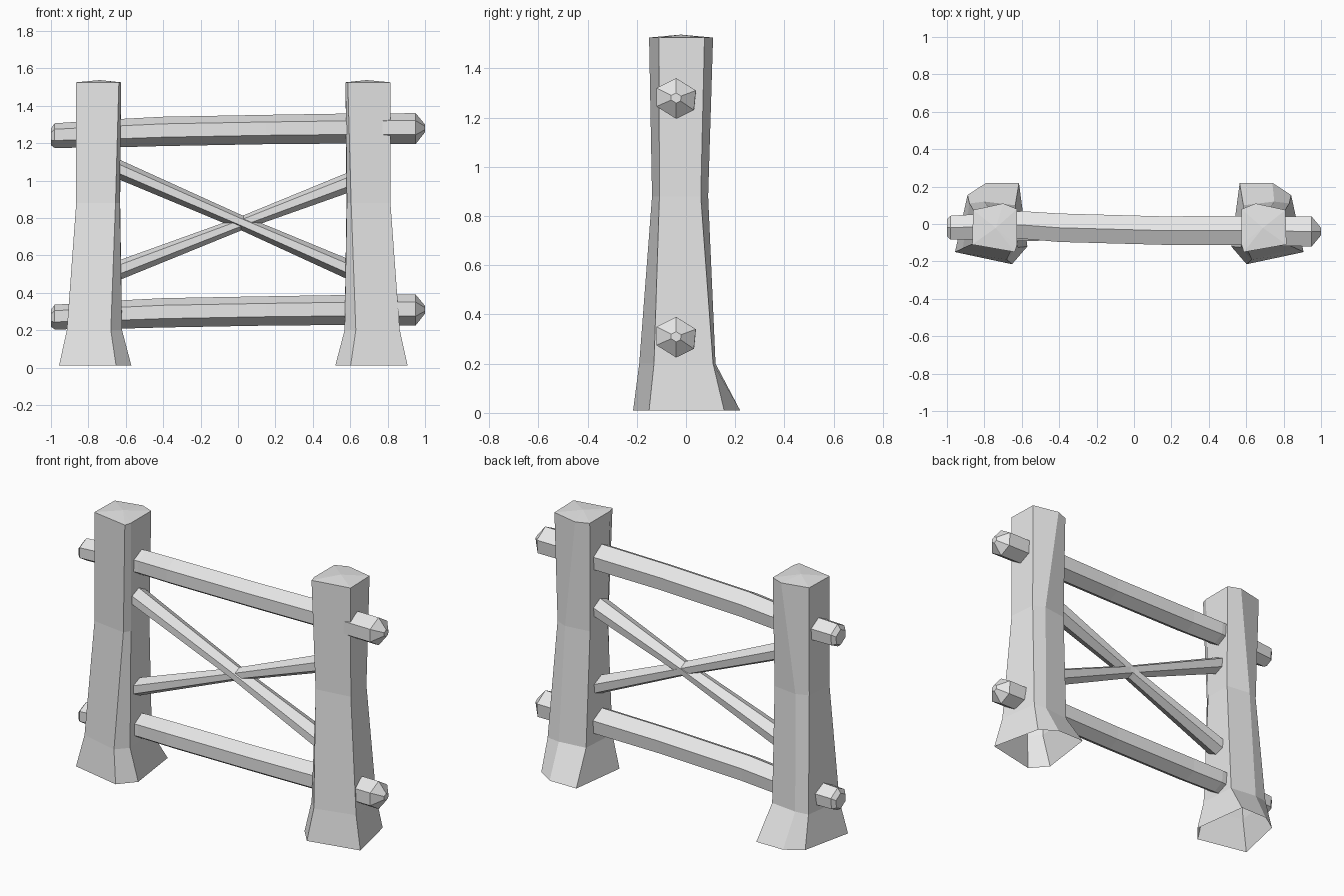
import bpy, bmesh
from mathutils import Vector

cube = bpy.data.objects.get("Cube")
if cube:
    bpy.data.objects.remove(cube, do_unlink=True)

wood = bpy.data.materials.new("pale_grey_wood")
wood.use_nodes = True
wood.diffuse_color = (0.8, 0.8, 0.8, 1)
wood.node_tree.nodes["Principled BSDF"].inputs["Base Color"].default_value = (0.8, 0.8, 0.8, 1)


def loft(name, rings, cap_start=True, dome=0.0):
    """Skin a list of equal-sized rings of points; cap the ends."""
    bm = bmesh.new()
    loops = [[bm.verts.new(p) for p in ring] for ring in rings]
    n = len(loops[0])
    for a, b in zip(loops, loops[1:]):
        for i in range(n):
            j = (i + 1) % n
            bm.faces.new((a[i], a[j], b[j], b[i]))
    if cap_start:
        bm.faces.new(loops[0])
    end = bm.faces.new(loops[-1])
    if dome:
        tip = bmesh.ops.poke(bm, faces=[end])["verts"][0]
        tip.co.z += dome
    bmesh.ops.recalc_face_normals(bm, faces=bm.faces)
    mesh = bpy.data.meshes.new(name)
    bm.to_mesh(mesh)
    bm.free()
    mesh.materials.append(wood)
    obj = bpy.data.objects.new(name, mesh)
    bpy.context.collection.objects.link(obj)
    return obj


# Posts: six-sided, flared at the foot, open underneath
POST = [
    (0.01, [(-.957, -.15), (-.652, -.215), (-.57, -.12), (-.615, .22), (-.79, .22), (-.89, .155)]),
    (0.20, [(-.915, -.13), (-.68, -.19), (-.62, -.125), (-.635, .10), (-.80, .12), (-.88, .11)]),
    (0.88, [(-.865, -.108), (-.655, -.138), (-.632, -.10), (-.63, .07), (-.78, .09), (-.85, .06)]),
    (1.525, [(-.865, -.11), (-.637, -.15), (-.625, -.11), (-.625, .08), (-.70, .11), (-.86, .075)]),
]
for name, mirrored in (("right_post", False), ("left_post", True)):
    rings = [[(-x - .05 if mirrored else x, y, z) for x, y in pts] for z, pts in POST]
    loft(name, rings, cap_start=False, dome=0.012)

# Rails: irregular hexagonal logs with blunt, tapered ends
HEX = [(-.08, .04), (0, .08), (.08, .03), (.072, -.05), (0, -.085), (-.08, -.035)]
RAIL = [  # x, y centre, z centre, scale
    (-1.0, -.02, 1.235, .55), (-.98, -.02, 1.242, .8), (-.60, -.005, 1.257, .92),
    (-.40, -.02, 1.265, .95), (.15, -.035, 1.275, .95), (.56, -.035, 1.28, .97),
    (.95, -.04, 1.28, 1.0), (1.0, -.04, 1.28, .25),
]
for name, drop in (("upper_rail", 0), ("lower_rail", .97)):
    rings = [[(x, yc + y * s, zc - drop + z * s) for y, z in HEX] for x, yc, zc, s in RAIL]
    loft(name, rings)


# Crossed braces: slimmer hexagonal poles that narrow toward the crossing
def brace(name, start, end, y, mid_scale):
    a, b = Vector(start), Vector(end)
    rings = []
    for t, s in ((0, .66), (.52, mid_scale), (1, .68)):
        c = a.lerp(b, t)
        rings.append([(c.x, y + py * s * 1.2, c.z + pz * s) for py, pz in HEX])
    loft(name, rings)


brace("falling_brace", (-.68, 0, 1.08), (.64, 0, .505), -.03, .5)
brace("rising_brace", (-.68, 0, .505), (.64, 0, 1.01), -.025, .46)
